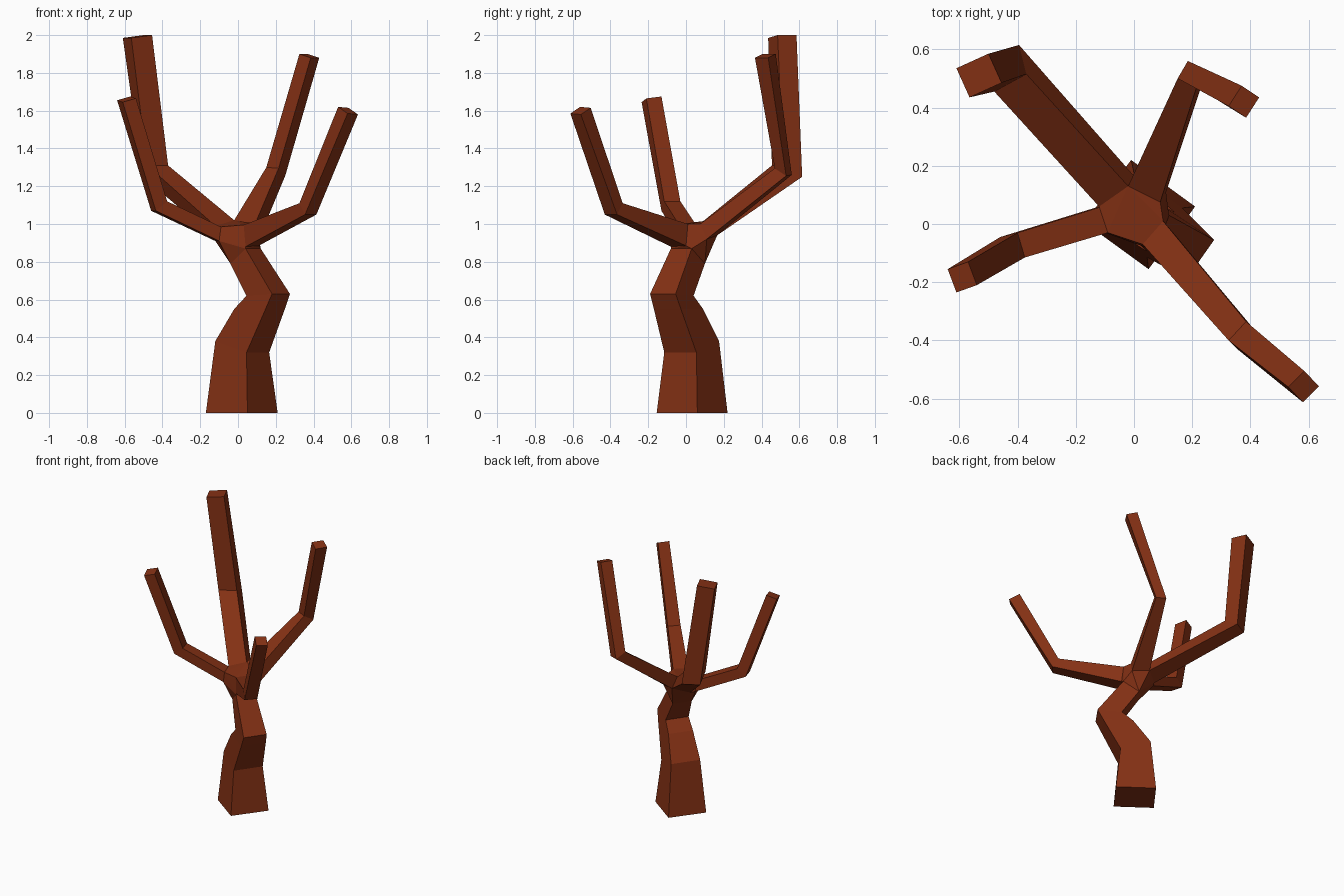
import bpy, bmesh
from mathutils import Vector

if "Cube" in bpy.data.objects:
    bpy.data.objects.remove(bpy.data.objects["Cube"])

bark = bpy.data.materials.new("bark")
bark.diffuse_color = (0.23, 0.03, 0.007, 1)
bark.use_nodes = True
bark.node_tree.nodes["Principled BSDF"].inputs["Base Color"].default_value = bark.diffuse_color


def ring(a, b, c):
    """Four-sided cross-section: three corners, the fourth completes the parallelogram."""
    a, b, c = Vector(a), Vector(b), Vector(c)
    return [a, b, c, a + c - b]


def finish(name, bm):
    bmesh.ops.recalc_face_normals(bm, faces=bm.faces)
    me = bpy.data.meshes.new(name)
    bm.to_mesh(me)
    bm.free()
    me.materials.append(bark)
    bpy.context.collection.objects.link(bpy.data.objects.new(name, me))


def limb(name, sections, caps):
    """Loft square sections; caps lists the section indices to close."""
    bm = bmesh.new()
    loops = [[bm.verts.new(p) for p in s] for s in sections]
    for lo, hi in zip(loops, loops[1:]):
        for i in range(4):
            j = (i + 1) % 4
            bm.faces.new((lo[i], lo[j], hi[j], hi[i]))
    for k in caps:
        bm.faces.new(loops[k])
    finish(name, bm)


# Crooked trunk (front, right, back corners)
trunk = [
    ring((.05, -.155, 0), (.21, .06, 0), (-.01, .22, 0)),
    ring((.045, -.115, .32), (.165, .055, .32), (0, .175, .38)),
    ring((.146, -.17, .55), (.248, -.027, .55), (.082, .09, .55)),
    ring((.18, -.19, .63), (.275, -.055, .63), (.14, .04, .62)),
    ring((.04, -.08, .87), (.12, .03, .87), (.04, .10, .79)),
]
limb("trunk", trunk, [0])

# Branches: start at the fork, elbow, tip
branches = {
    "front_left_branch": [
        ring((-.11, .06, .985), (-.09, -.03, .985), (-.10, -.03, .91)),
        ring((-.40, -.03, 1.12), (-.375, -.115, 1.12), (-.435, -.13, 1.07)),
        ring((-.57, -.13, 1.675), (-.54, -.21, 1.665), (-.61, -.235, 1.645)),
    ],
    "front_right_branch": [
        ring((.10, .01, 1.0), (.03, -.07, .995), (.04, -.08, .88)),
        ring((.385, -.335, 1.11), (.325, -.40, 1.11), (.355, -.43, 1.05)),
        ring((.585, -.505, 1.615), (.53, -.56, 1.62), (.58, -.612, 1.585)),
    ],
    "back_right_branch": [
        ring((-.02, .13, 1.02), (0, .165, .94), (.11, .11, .92)),
        ring((.15, .50, 1.30), (.185, .56, 1.26), (.25, .53, 1.255)),
        ring((.325, .405, 1.90), (.37, .475, 1.90), (.43, .435, 1.88)),
    ],
    "back_left_branch": [
        ring((0, .165, .94), (-.02, .13, 1.02), (-.12, .06, .99)),
        ring((-.395, .615, 1.25), (-.37, .515, 1.31), (-.48, .455, 1.31)),
        ring((-.50, .585, 2.0), (-.455, .485, 2.0), (-.565, .435, 1.985)),
    ],
}
for name, sections in branches.items():
    limb(name, sections, [-1])

# Fork: hull joining the trunk top to the branch starts
bm = bmesh.new()
for p in trunk[-1] + [p for s in branches.values() for p in s[0]]:
    bm.verts.new(p)
bmesh.ops.remove_doubles(bm, verts=bm.verts, dist=0.002)
res = bmesh.ops.convex_hull(bm, input=bm.verts)
loose = [v for v in bm.verts if not v.link_faces]
bmesh.ops.delete(bm, geom=loose, context='VERTS')
finish("fork", bm)
